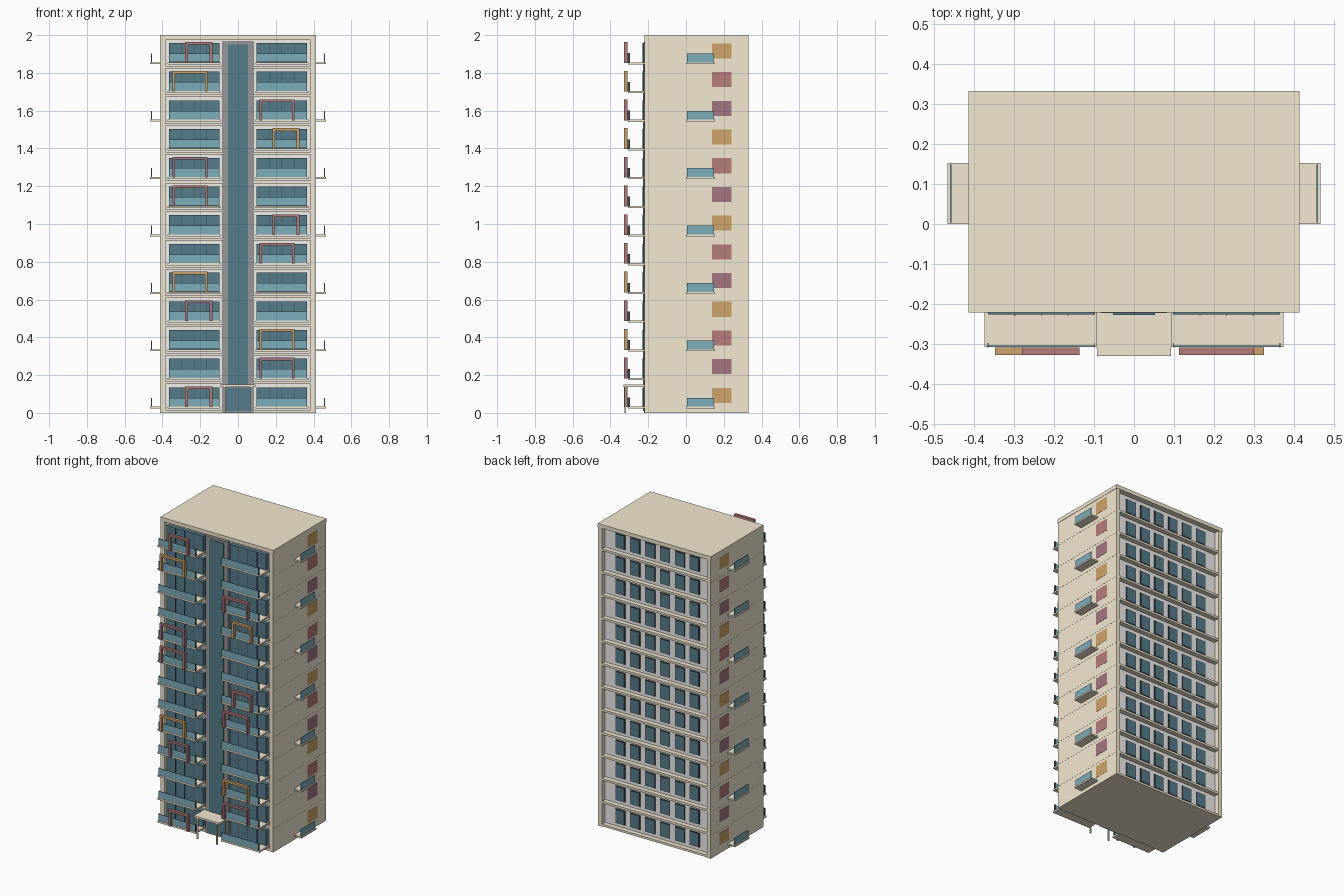
import bpy, bmesh
from mathutils import Matrix, Vector

if "Cube" in bpy.data.objects:
    bpy.data.objects.remove(bpy.data.objects["Cube"])

FLOORS = 13
PITCH = 1.975 / FLOORS


def material(name, rgb):
    m = bpy.data.materials.new(name)
    m.diffuse_color = (*rgb, 1)
    m.use_nodes = True
    m.node_tree.nodes["Principled BSDF"].inputs["Base Color"].default_value = m.diffuse_color
    return m


BEIGE = material("beige", (0.90, 0.82, 0.64))
WALL = material("plaster", (0.88, 0.87, 0.84))
GREY = material("grey", (0.30, 0.31, 0.32))
DARK = material("dark_metal", (0.05, 0.07, 0.08))
GLASS = material("window_glass", (0.09, 0.20, 0.26))
RAIL = material("rail_glass", (0.20, 0.42, 0.50))
ORANGE = material("orange", (0.62, 0.37, 0.14))
RED = material("red", (0.47, 0.20, 0.19))
PLUM = material("plum", (0.37, 0.18, 0.22))


def boxes(name, mat, items):
    """One object from many boxes given as (x0, x1, y0, y1, z0, z1)."""
    bm = bmesh.new()
    for x0, x1, y0, y1, z0, z1 in items:
        size = Vector((abs(x1 - x0), y1 - y0, z1 - z0))
        mid = Vector(((x0 + x1) / 2, (y0 + y1) / 2, (z0 + z1) / 2))
        bmesh.ops.create_cube(bm, size=1, matrix=Matrix.Translation(mid) @ Matrix.Diagonal((*size, 1)))
    mesh = bpy.data.meshes.new(name)
    bm.to_mesh(mesh)
    bm.free()
    mesh.materials.append(mat)
    ob = bpy.data.objects.new(name, mesh)
    bpy.context.collection.objects.link(ob)
    return ob


levels = [k * PITCH for k in range(FLOORS)]

# Shell: core, side walls, roof, floor slabs
boxes("core_walls", WALL, [(-0.39, 0.39, -0.20, 0.295, 0.002, 1.98)])
boxes("side_walls", BEIGE, [(s * 0.385, s * 0.412, -0.22, 0.33, 0, 1.975) for s in (-1, 1)])
boxes("roof", BEIGE, [(-0.414, 0.414, -0.221, 0.332, 1.975, 2.0)])
boxes("floor_slabs", BEIGE, [(-0.386, 0.386, -0.218, 0.326, z, z + 0.014) for z in levels])
boxes("side_joints", BEIGE, [(s * 0.40, s * 0.4128, -0.219, 0.329, z - 0.002, z + 0.002)
                             for s in (-1, 1) for z in levels[1:]])

# Central stair tower with tall glazing and entrance
boxes("stair_tower", GREY, [(-0.082, 0.082, -0.223, -0.19, 0, 1.965)])
boxes("stair_glazing", GLASS, [(-0.052, 0.052, -0.227, -0.21, 0.15, 1.95)])
boxes("entrance_door", GLASS, [(-0.068, 0.068, -0.227, -0.21, 0.01, 0.135)])
boxes("entrance_canopy", BEIGE, [(-0.093, 0.093, -0.33, -0.215, 0.138, 0.15)])
boxes("canopy_posts", BEIGE, [(s * 0.067, s * 0.075, -0.325, -0.317, 0, 0.14) for s in (-1, 1)])

# Front balconies with glazing behind and glass rails
slabs, panes, mullions, rails, posts = [], [], [], [], []
for s in (-1, 1):
    a, b = sorted((s * 0.098, s * 0.365))
    for z in levels:
        slabs.append((s * 0.092, s * 0.374, -0.308, -0.20, z + 0.022, z + 0.033))
        panes.append((a, b, -0.226, -0.19, z + 0.033, z + 0.135))
        for i in range(1, 4):
            x = a + (b - a) * i / 4
            mullions.append((x - 0.0015, x + 0.0015, -0.229, -0.20, z + 0.033, z + 0.135))
        rails.append((a, b, -0.308, -0.304, z + 0.034, z + 0.08))
        for x in (a, b):
            posts.append((x - 0.001, x + 0.001, -0.3085, -0.297, z + 0.03, z + 0.081))
boxes("balcony_slabs", BEIGE, slabs)
boxes("balcony_windows", GLASS, panes)
boxes("window_mullions", DARK, mullions)
boxes("balcony_rail_glass", RAIL, rails)
boxes("balcony_rail_posts", DARK, posts)

# Coloured portal frames on the balconies, bottom floor first
LA, LB, RA, RB = (-0.28, -0.136), (-0.347, -0.162), (0.113, 0.30), (0.183, 0.325)
portals = [(LA, RED), (RA, PLUM), (RA, ORANGE), (LA, PLUM), (LB, ORANGE), (RA, RED), (RB, RED),
           (LB, RED), (LB, PLUM), (RB, ORANGE), (RA, RED), (LB, ORANGE), (LA, RED)]
t = 0.014
for colour, label in ((RED, "red"), (PLUM, "plum"), (ORANGE, "orange")):
    parts = []
    for z, ((x0, x1), c) in zip(levels, portals):
        if c is colour:
            top = z + 0.14
            parts += [(x0, x0 + t, -0.327, -0.309, z + 0.03, top - t),
                      (x1 - t, x1, -0.327, -0.309, z + 0.03, top - t),
                      (x0, x1, -0.327, -0.309, top - t, top)]
    boxes(label + "_balcony_frames", colour, parts)

# Coloured side panels cycling up the building
for i, (colour, label) in enumerate(((ORANGE, "orange"), (PLUM, "plum"), (RED, "red"))):
    boxes(label + "_side_panels", colour, [(s * 0.40, s * 0.4132, 0.138, 0.24, z + 0.053, z + 0.133)
                                           for s in (-1, 1) for z in levels[i::3]])

# Small side balconies on every second floor
boxes("side_balcony_slabs", BEIGE, [(s * 0.40, s * 0.466, 0, 0.153, z + 0.023, z + 0.033)
                                    for s in (-1, 1) for z in levels[::2]])
boxes("side_balcony_rails", RAIL, [(s * 0.456, s * 0.460, 0.004, 0.149, z + 0.033, z + 0.08)
                                   for s in (-1, 1) for z in levels[::2]])

# Rear windows: frame and pane, six per floor
centres = [(i - 2.5) * 0.109 for i in range(6)]
boxes("rear_window_frames", DARK, [(x - 0.036, x + 0.036, 0.28, 0.299, z + 0.034, z + 0.129)
                                   for x in centres for z in levels])
boxes("rear_window_panes", GLASS, [(x - 0.031, x + 0.031, 0.28, 0.301, z + 0.039, z + 0.124)
                                   for x in centres for z in levels])
